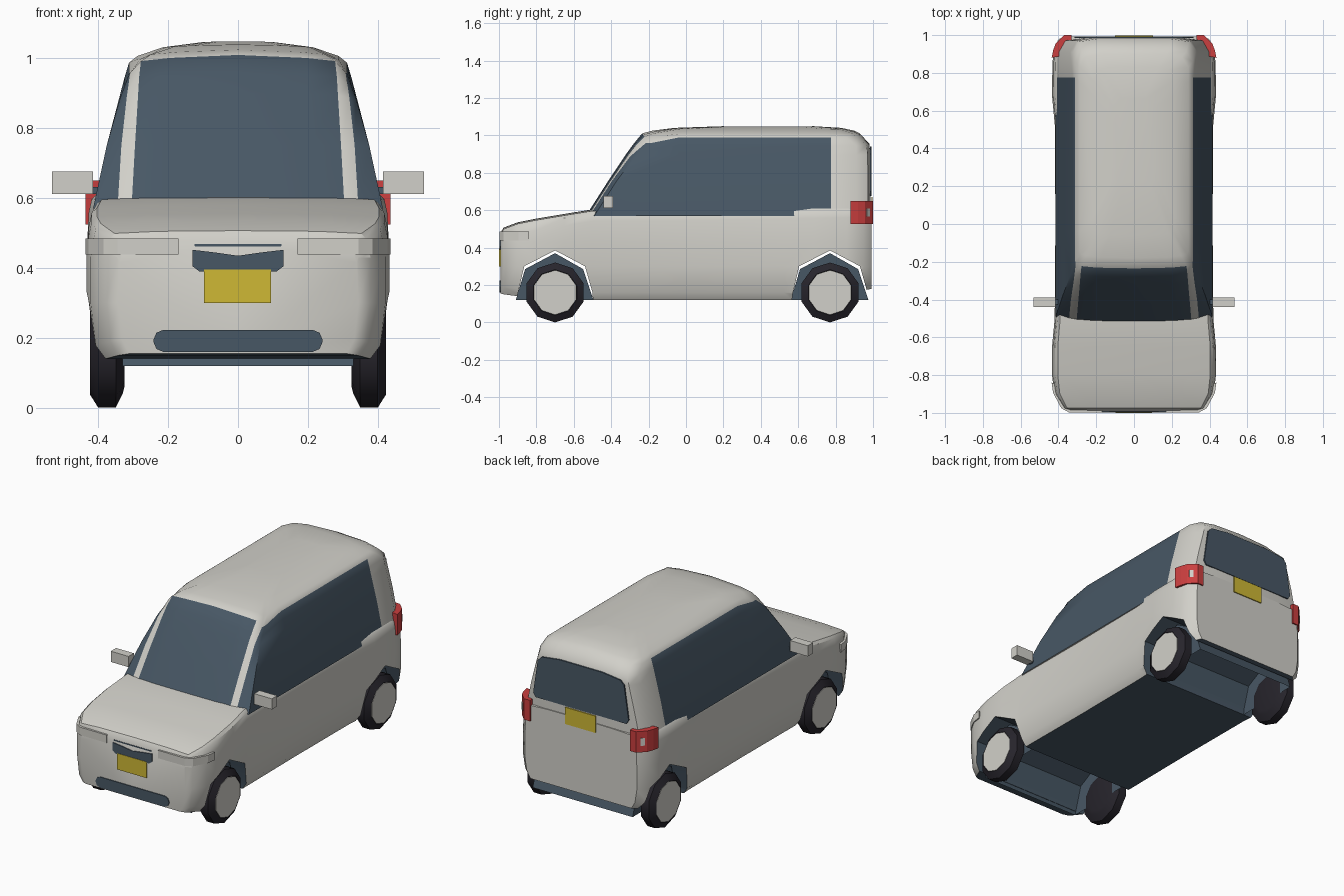
import bpy, bmesh, math

if "Cube" in bpy.data.objects:
    bpy.data.objects.remove(bpy.data.objects["Cube"])


def material(name, rgb):
    m = bpy.data.materials.new(name)
    m.use_nodes = True
    m.diffuse_color = (*rgb, 1)
    m.node_tree.nodes["Principled BSDF"].inputs["Base Color"].default_value = (*rgb, 1)
    return m


PAINT = material("warm_grey_paint", (0.64, 0.63, 0.585))
GLASS = material("dark_blue_glass", (0.064, 0.096, 0.13))
TYRE = material("black_rubber", (0.02, 0.018, 0.025))
YELLOW = material("yellow_plate", (0.62, 0.48, 0.035))
RED = material("red_lamp", (0.6, 0.05, 0.05))


def finish(name, bm, mats, angle=None):
    bmesh.ops.recalc_face_normals(bm, faces=bm.faces)
    me = bpy.data.meshes.new(name)
    bm.to_mesh(me)
    bm.free()
    for m in mats:
        me.materials.append(m)
    ob = bpy.data.objects.new(name, me)
    bpy.context.collection.objects.link(ob)
    if angle:
        smooth(ob, angle)
    return ob


def smooth(ob, angle):
    bpy.ops.object.select_all(action="DESELECT")
    ob.select_set(True)
    bpy.context.view_layer.objects.active = ob
    bpy.ops.object.shade_smooth_by_angle(angle=math.radians(angle))


def skin(name, rings, mats, rule=None, angle=None):
    """Join closed rings into a capped solid; rule(row, segment) picks a material."""
    bm = bmesh.new()
    loops = [[bm.verts.new(p) for p in r] for r in rings]
    n = len(loops[0])
    for i, (a, b) in enumerate(zip(loops, loops[1:])):
        for k in range(n):
            f = bm.faces.new((a[k], a[(k + 1) % n], b[(k + 1) % n], b[k]))
            if rule:
                f.material_index = rule(i, min(k, n - 1 - k))
    bm.faces.new(loops[0])
    bm.faces.new(loops[-1])
    return finish(name, bm, mats, angle)


def mirrored(half):
    return half + [(-x, y, z) for x, y, z in reversed(half[1:-1])]


def prism(name, pts, axis, a, b, mat, side=1):
    """Extrude a flat outline along an axis from a to b."""
    def place(u, v, t):
        p = {"x": (t, u, v), "y": (u, t, v), "z": (u, v, t)}[axis]
        return (p[0] * side, p[1], p[2])
    return skin(name, [[place(u, v, t) for u, v in pts] for t in (a, b)], [mat])


def chamfered(w, z0, z1, c):
    h = [(w - c, z0), (w - c * 0.3, z0 + c * 0.3), (w, z0 + c),
         (w, z1 - c), (w - c * 0.3, z1 - c * 0.3), (w - c, z1)]
    return h + [(-x, z) for x, z in reversed(h)]


# Lower body: station, half width, bottom, top
stations = [(-0.993, 0.345, 0.155, 0.475), (-0.975, 0.38, 0.15, 0.505),
            (-0.90, 0.422, 0.14, 0.533), (-0.80, 0.434, 0.12, 0.553),
            (-0.65, 0.434, 0.12, 0.578), (-0.50, 0.42, 0.12, 0.602),
            (0.0, 0.416, 0.12, 0.606), (0.52, 0.419, 0.12, 0.614),
            (0.68, 0.434, 0.12, 0.618), (0.86, 0.432, 0.14, 0.62),
            (0.95, 0.412, 0.17, 0.622), (0.992, 0.37, 0.18, 0.622)]
rings = []
for y, w, lo, hi in stations:
    half = [(0, lo), (0.9 * w, lo), (0.965 * w, lo + 0.04), (w, 0.30), (w, 0.43),
            (0.985 * w, hi - 0.06), (0.965 * w, hi - 0.02), (0.93 * w, hi - 0.006),
            (0.6 * w, hi), (0, hi + 0.002)]
    rings.append(mirrored([(x, y, z) for x, z in half]))
body = skin("lower_body", rings, [PAINT, GLASS])

# Wheel arches cut through the body
AXLES = {"front": -0.70, "rear": 0.77}
opening = [(-0.215, 0), (-0.20, 0.15), (-0.165, 0.30), (0, 0.385), (0.16, 0.30),
           (0.20, 0.16), (0.21, 0)]
for end, cy in AXLES.items():
    cutter = prism(end + "_arch_cutter", [(cy + u, v) for u, v in opening], "x", -0.6, 0.6, PAINT)
    mod = body.modifiers.new("arch", "BOOLEAN")
    mod.operation = "DIFFERENCE"
    mod.solver = "EXACT"
    mod.object = cutter
    bpy.ops.object.select_all(action="DESELECT")
    body.select_set(True)
    bpy.context.view_layer.objects.active = body
    bpy.ops.object.modifier_apply(modifier=mod.name)
    bpy.data.objects.remove(cutter)

# Dark underside and arch linings
for f in body.data.polygons:
    c, n = f.center, f.normal
    lining = abs(n.x) < 0.3 and c.z < 0.39 and any(abs(c.y - cy) < 0.206 for cy in AXLES.values())
    f.material_index = int(lining or (n.z < -0.6 and c.z < 0.2))
smooth(body, 35)

# Open-bottomed wheel wells
well = [(-0.21, 0.12), (-0.16, 0.285), (0, 0.37), (0.15, 0.285), (0.205, 0.12)]
for end, cy in AXLES.items():
    bm = bmesh.new()
    l, r = [[bm.verts.new((x, cy + u, v)) for u, v in well] for x in (-0.33, 0.33)]
    bm.faces.new(l)
    bm.faces.new(r)
    for k in range(len(well) - 1):
        bm.faces.new((l[k], l[k + 1], r[k + 1], r[k]))
    finish(end + "_wheel_well", bm, [GLASS])

# Cabin: height, front, rear, half width, pillar inner, pillar outer, crown, corner drop
levels = [(0.57, -0.535, 0.986, 0.415, 0.305, 0.345, 0, 0),
          (0.75, -0.42, 0.988, 0.376, 0.295, 0.334, 0, 0),
          (0.90, -0.32, 0.986, 0.338, 0.286, 0.319, 0.005, 0.01),
          (0.955, -0.28, 0.98, 0.325, 0.283, 0.314, 0.01, 0.025),
          (1.01, -0.235, 0.93, 0.312, 0.278, 0.309, 0.022, 0.03),
          (1.025, -0.18, 0.90, 0.288, 0.25, 0.28, 0.018, 0.01),
          (1.04, -0.06, 0.83, 0.215, 0.18, 0.205, 0.008, 0),
          (1.049, 0.20, 0.68, 0.10, 0.08, 0.092, 0.002, 0)]
rings = []
for z, yf, yr, w, pin, pout, crown, drop in levels:
    half = [(0, yf, 0), (0.7 * pin, yf + 0.004, 0), (pin, yf + 0.012, 0),
            (pout, yf + 0.02, drop), (w, yf + 0.045, drop), (w, max(-0.04, yf + 0.1), 0),
            (w, min(0.775, yr - 0.15), 0), (w, min(0.91, yr - 0.07), 0),
            (w - 0.035, yr - 0.015, 0), (0.6 * w, yr, 0), (0, yr, 0)]
    rings.append(mirrored([(x, y, z - crown * (x / w) ** 2 - d) for x, y, d in half]))
skin("cabin", rings, [PAINT, GLASS],
     lambda row, seg: int(row < 4 and seg in (0, 1, 3, 4, 5)), 40)

# Tailgate glass and plates
rear = [(0.30, 0.675), (0.315, 0.70), (0.285, 0.90), (0.26, 0.925), (0.14, 0.94)]
prism("rear_window", rear + [(-x, z) for x, z in reversed(rear)], "y", 0.984, 0.992, GLASS)
prism("rear_plate", [(-0.1, 0.57), (0.1, 0.57), (0.1, 0.67), (-0.1, 0.67)], "y", 0.991, 0.998, YELLOW)
prism("front_plate", [(-0.098, 0.30), (0.095, 0.30), (0.095, 0.396), (-0.098, 0.396)],
      "y", -1.0, -0.992, YELLOW)

# Grilles
prism("lower_grille", chamfered(0.242, 0.16, 0.223, 0.028), "y", -0.998, -0.99, GLASS)
upper = [(0.11, 0.39), (0.13, 0.405), (0.13, 0.452), (0.07, 0.445)]
prism("upper_grille", upper + [(0, 0.435)] + [(-x, z) for x, z in reversed(upper)],
      "y", -0.998, -0.99, GLASS)
prism("grille_slot", chamfered(0.125, 0.462, 0.469, 0.003), "y", -0.995, -0.987, GLASS)

for side, s in (("left", 1), ("right", -1)):
    # Headlamp and tail lamp wrapped round the corners
    head = [(0.17, -0.998), (0.345, -0.997), (0.385, -0.975), (0.428, -0.895),
            (0.436, -0.84), (0.40, -0.85), (0.30, -0.95), (0.17, -0.97)]
    prism(side + "_headlamp", head, "z", 0.438, 0.485, PAINT, s)
    tail = [(0.436, 0.88), (0.428, 0.92), (0.414, 0.957), (0.37, 1.0), (0.33, 1.0),
            (0.33, 0.97), (0.38, 0.89)]
    prism(side + "_tail_lamp", tail, "z", 0.525, 0.65, RED, s)
    prism(side + "_reverse_lamp", [(0.39, 0.984), (0.407, 0.969), (0.403, 0.963), (0.386, 0.978)],
          "z", 0.565, 0.61, PAINT, s)

    # Door mirror and its arm
    prism(side + "_mirror", [(-0.44, 0.612), (-0.39, 0.612), (-0.39, 0.676), (-0.44, 0.676)],
          "x", 0.415, 0.532, PAINT, s)
    prism(side + "_mirror_arm", [(-0.425, 0.612), (-0.40, 0.612), (-0.40, 0.632), (-0.425, 0.632)],
          "x", 0.37, 0.42, GLASS, s)

    # Ten-sided wheels
    for end, cy in AXLES.items():
        def circle(x, r):
            return [(s * x, cy + r * math.sin(k * math.pi / 5), 0.16 - r * math.cos(k * math.pi / 5))
                    for k in range(10)]
        name = end + "_" + side
        profile = [(0.325, 0.10), (0.33, 0.12), (0.35, 0.16), (0.40, 0.16), (0.424, 0.122), (0.42, 0.118)]
        skin(name + "_tyre", [circle(x, r) for x, r in profile], [TYRE], None, 40)
        skin(name + "_wheel_disc", [circle(0.415, 0.119), circle(0.424, 0.119)], [PAINT])
